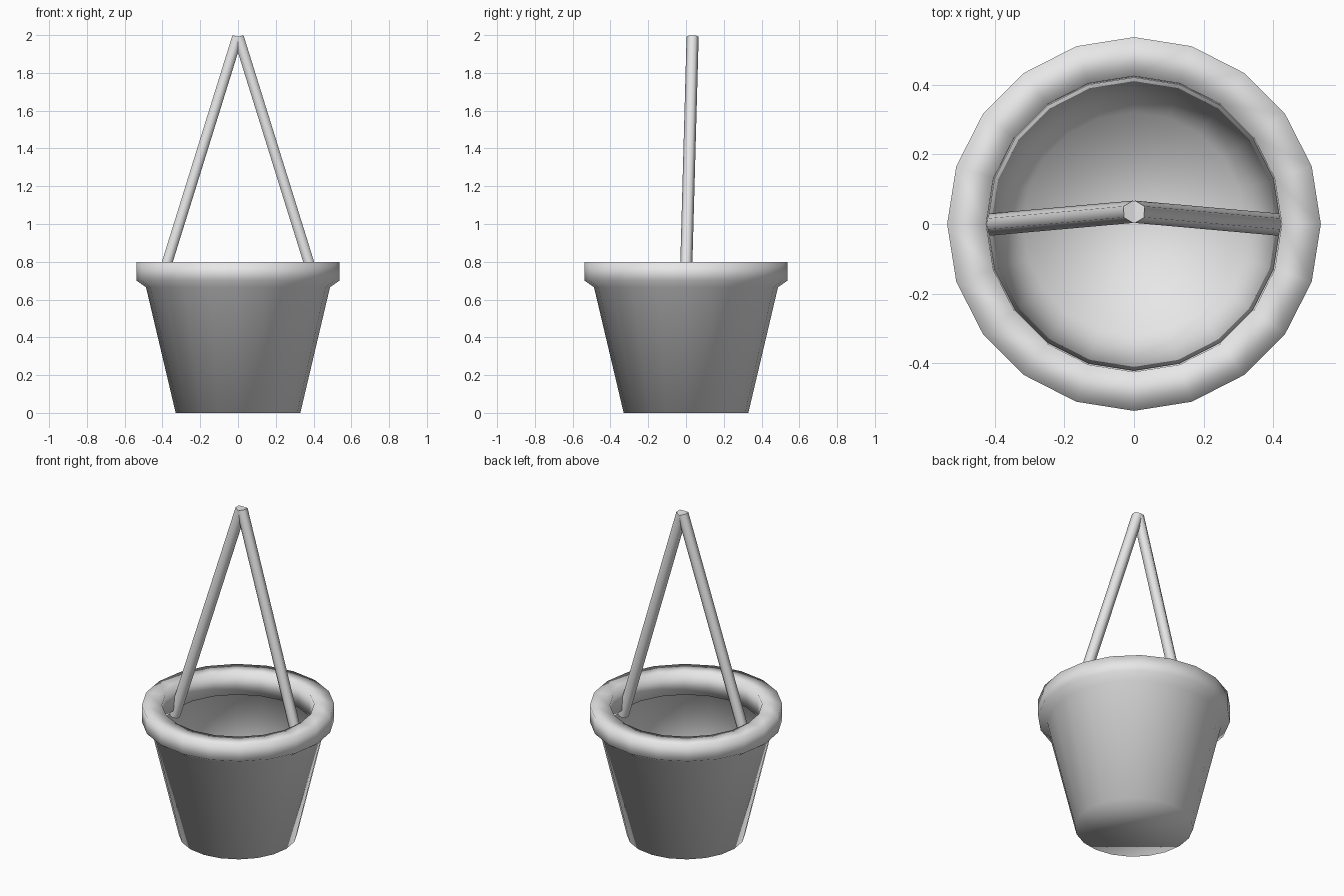
import bpy
import bmesh
import math
from mathutils import Vector

cube = bpy.data.objects.get("Cube")
if cube:
    bpy.data.objects.remove(cube, do_unlink=True)

SIDES = 20

grey = bpy.data.materials.new("plain_grey")
grey.use_nodes = True
grey.diffuse_color = (0.8, 0.8, 0.8, 1)
grey.node_tree.nodes["Principled BSDF"].inputs["Base Color"].default_value = (0.8, 0.8, 0.8, 1)


def finish(bm, name):
    bmesh.ops.recalc_face_normals(bm, faces=bm.faces)
    for face in bm.faces:
        face.smooth = True
    mesh = bpy.data.meshes.new(name)
    bm.to_mesh(mesh)
    bm.free()
    mesh.materials.append(grey)
    obj = bpy.data.objects.new(name, mesh)
    bpy.context.scene.collection.objects.link(obj)
    return obj


def skin_rings(bm, rings):
    """Join successive vertex rings with quads and cap both ends."""
    for low, high in zip(rings, rings[1:]):
        n = len(low)
        for i in range(n):
            j = (i + 1) % n
            bm.faces.new((low[i], low[j], high[j], high[i]))
    bm.faces.new(rings[0])
    bm.faces.new(rings[-1])


def lathe(name, profile):
    bm = bmesh.new()
    rings = []
    for r, z in profile:
        angles = [math.tau * i / SIDES for i in range(SIDES)]
        rings.append([bm.verts.new((r * math.cos(a), r * math.sin(a), z)) for a in angles])
    skin_rings(bm, rings)
    return finish(bm, name)


def rod(name, start, end, radius):
    """Six-sided rod whose corners point along y."""
    bm = bmesh.new()
    axis = (end - start).normalized()
    across = axis.cross(Vector((0, 1, 0))).normalized()
    depth = across.cross(axis)
    rings = []
    for p in (start, end):
        angles = [math.tau * i / 6 for i in range(6)]
        rings.append([bm.verts.new(p + radius * (depth * math.cos(a) + across * math.sin(a)))
                      for a in angles])
    skin_rings(bm, rings)
    obj = finish(bm, name)
    # Keep the cut ends crisp
    for poly in obj.data.polygons:
        if len(poly.vertices) == 6:
            poly.use_smooth = False
    return obj


# Thin tapered pot: outer wall, thick rim, inner lip, inner wall and floor
lathe("pot", [
    (0.33, 0), (0.487, 0.665), (0.537, 0.70), (0.537, 0.80),
    (0.425, 0.80), (0.42, 0.665), (0.472, 0.655), (0.32, 0.015),
])

# Two straight handle rods that cross at the top
for side, label in ((1, "left"), (-1, "right")):
    rod(label + "_handle_rod",
        Vector((side * 0.43, -0.003, 0.62)),
        Vector((side * 0.003, 0.035, 1.991)), 0.032)
